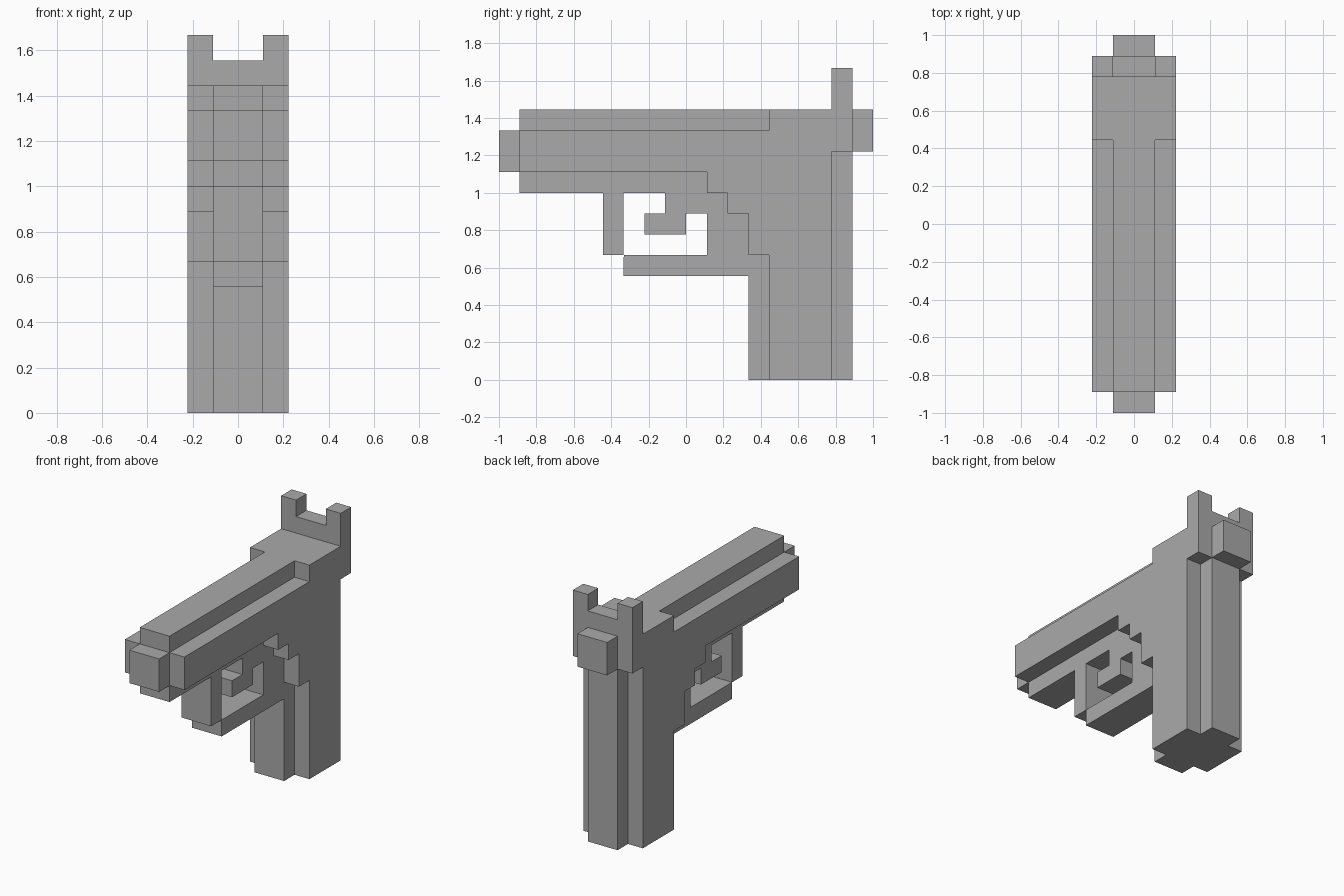
import bpy
import bmesh

U = 1 / 9  # size of one block

default = bpy.data.objects.get("Cube")
if default:
    bpy.data.objects.remove(default, do_unlink=True)

grey = bpy.data.materials.new("plain grey")
grey.use_nodes = True
grey.diffuse_color = (0.4, 0.4, 0.4, 1)
grey.node_tree.nodes["Principled BSDF"].inputs["Base Color"].default_value = (0.4, 0.4, 0.4, 1)


def slab(name, profile, half):
    """Extrude a (y, z) outline, in blocks, across x from -half to +half."""
    bm = bmesh.new()
    face = bm.faces.new([bm.verts.new((-half * U, y * U, z * U)) for y, z in profile])
    out = bmesh.ops.extrude_face_region(bm, geom=[face], use_keep_orig=True)
    moved = [v for v in out["geom"] if isinstance(v, bmesh.types.BMVert)]
    bmesh.ops.translate(bm, verts=moved, vec=(2 * half * U, 0, 0))
    bmesh.ops.recalc_face_normals(bm, faces=bm.faces[:])
    mesh = bpy.data.meshes.new(name)
    bm.to_mesh(mesh)
    bm.free()
    mesh.materials.append(grey)
    obj = bpy.data.objects.new(name, mesh)
    bpy.context.collection.objects.link(obj)
    return obj


def block(name, y0, y1, z0, z1, half=1):
    return slab(name, [(y0, z0), (y1, z0), (y1, z1), (y0, z1)], half)


# Stepped underside shared by the wide body and the narrow frame
steps = [(1, 10), (1, 9), (2, 9), (2, 8), (3, 8), (3, 6), (4, 6), (4, 0)]

# Wide body: slide sides, grip core and rear sight posts
body = slab("body", [(-8, 10)] + steps + [
    (7, 0), (7, 11), (8, 11), (8, 15), (7, 15), (7, 13), (4, 13), (4, 12), (-8, 12)], 2)

# Notch between the two sight posts
cutter = block("sight_notch_cutter", 6, 9, 14, 16)
cutter.hide_render = True
cut = body.modifiers.new("sight_notch", "BOOLEAN")
cut.operation = "DIFFERENCE"
cut.solver = "EXACT"
cut.object = cutter
bpy.context.view_layer.objects.active = body
bpy.ops.object.modifier_apply(modifier=cut.name)
bpy.data.objects.remove(cutter, do_unlink=True)

# Narrow frame: rail under the slide, guard, trigger and front of the grip
trigger = [(1, 8), (0, 8), (0, 7), (-2, 7), (-2, 8), (-1, 8), (-1, 9)]
guard_bar = [(3, 0), (3, 5), (-3, 5), (-2.995, 6), (1, 6)]
guard_post = [(-3, 9), (-3, 6), (-4, 6), (-4, 9)]
slab("frame_and_trigger_guard",
     [(-8, 10)] + steps + guard_bar + trigger + guard_post + [(-8, 9)], 1)

# Narrow blocks along the centre line
block("slide_top_rail", -8, 4, 12, 13)
block("grip_spine", 7, 8, 0, 11)
block("muzzle", -9, -8, 10, 12)
block("hammer", 8, 9, 11, 13)
